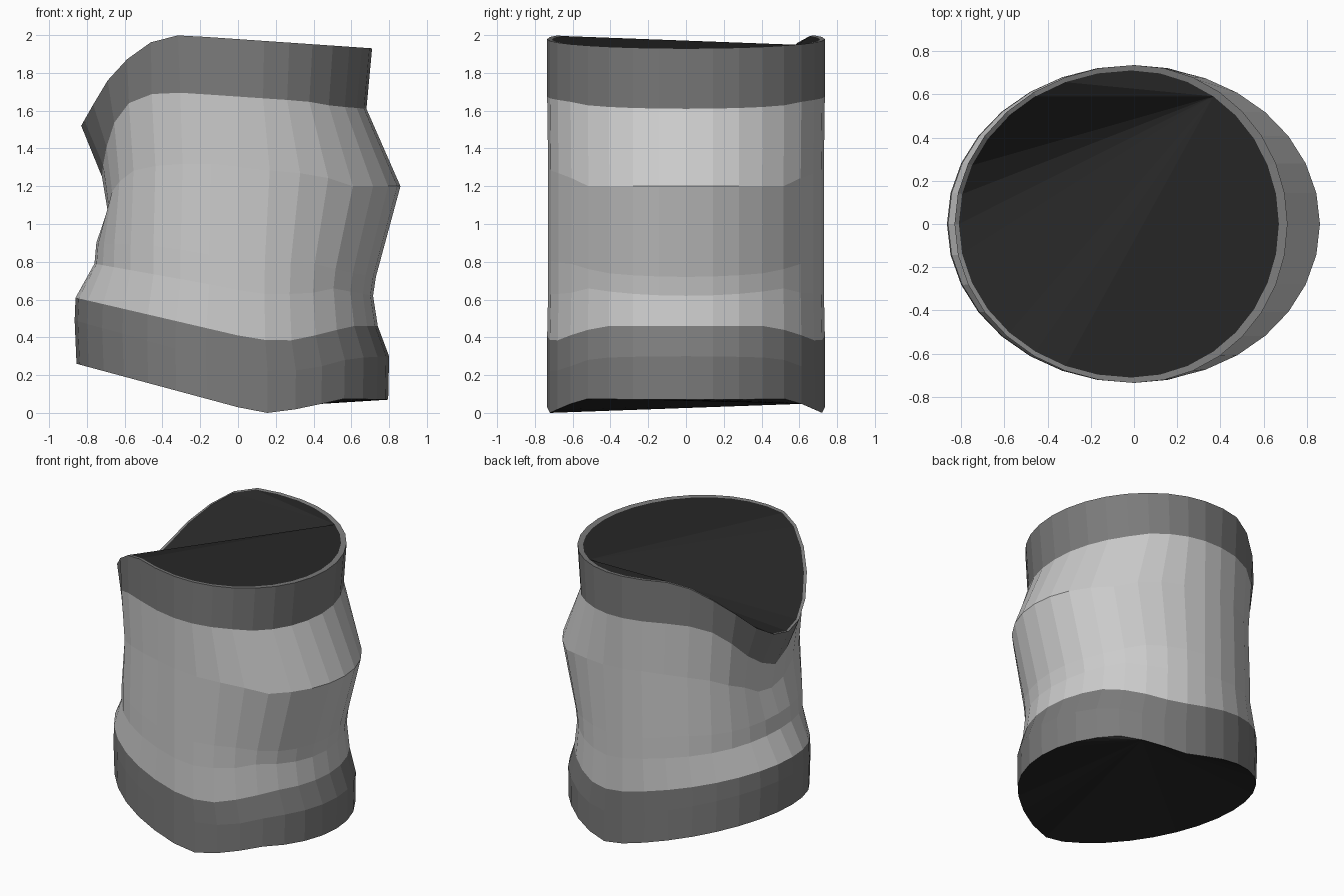
import bpy, math

if "Cube" in bpy.data.objects:
    bpy.data.objects.remove(bpy.data.objects["Cube"])

SIDES = 32


def material(name, v):
    m = bpy.data.materials.new(name)
    m.diffuse_color = (v, v, v, 1)
    m.use_nodes = True
    m.node_tree.nodes["Principled BSDF"].inputs["Base Color"].default_value = m.diffuse_color
    return m


def ring(profile, ry=0.735, full=0):
    """Two half ovals meeting at x = 0; height follows a side profile of (x, z) points.
    full > 0 makes the left half blunter."""
    x0, x1 = profile[0][0], profile[-1][0]
    loop = []
    for i in range(SIDES):
        a = 2 * math.pi * i / SIDES
        c = math.cos(a)
        x = c * x1 if c > 0 else x0 * (-c + full * math.sin(math.pi * c * c))
        z = profile[-1][1]
        for (xa, za), (xb, zb) in zip(profile, profile[1:]):
            if x <= xb:
                z = za + (zb - za) * max(0, x - xa) / (xb - xa)
                break
        loop.append((x, ry * math.sin(a), z))
    return loop


def make(name, verts, faces, mat):
    me = bpy.data.meshes.new(name)
    me.from_pydata(verts, [], faces)
    me.materials.append(mat)
    ob = bpy.data.objects.new(name, me)
    bpy.context.collection.objects.link(ob)
    return ob


def skin(name, loops, mat):
    """Join loops listed from bottom to top with quads."""
    faces = []
    for k in range(len(loops) - 1):
        for i in range(SIDES):
            j = (i + 1) % SIDES
            a, b = k * SIDES, (k + 1) * SIDES
            faces.append((a + i, a + j, b + j, b + i))
    return make(name, [v for lp in loops for v in lp], faces, mat)


def cap(name, loop, mat, flip=False):
    """Close a loop with a fan from one corner."""
    pivot = 5
    faces = [(pivot, (pivot + k) % SIDES, (pivot + k + 1) % SIDES) for k in range(1, SIDES - 1)]
    if flip:
        faces = [f[::-1] for f in faces]
    return make(name, loop, faces, mat)


band_mat = material("dark_grey", 0.2)
sleeve_mat = material("light_grey", 0.65)
cap_mat = material("black", 0.02)

# Cross-section loops, bottom to top
hem = ring([(-.855, .26), (0, .03), (.155, 0), (.35, .025), (.55, .075), (.795, .07)])
hem_mid = ring([(-.865, .49), (0, .25), (.2, .215), (.4, .235), (.6, .29), (.80, .30)])
hem_top = ring([(-.86, .61), (0, .41), (.18, .38), (.3, .385), (.45, .42), (.6, .46), (.74, .46)])
low = ring([(-.76, .79), (-.2, .69), (.1, .63), (.37, .63), (.5, .66), (.715, .62)], .73, .04)
waist = ring([(-.75, .90), (-.4, .88), (0, .81), (.4, .79), (.6, .74), (.73, .72)], .73, .05)
bulge = ring([(-.69, 1.07), (-.66, 1.2), (-.53, 1.30), (-.2, 1.325), (.2, 1.28),
              (.43, 1.26), (.6, 1.2), (.86, 1.2)], .73, .095)
cuff_low = ring([(-.72, 1.25), (-.71, 1.36), (-.66, 1.53), (-.57, 1.65), (-.45, 1.69),
                 (-.3, 1.695), (.36, 1.65), (.5, 1.625), (.68, 1.61)], .735, .095)
cuff_top = ring([(-.83, 1.52), (-.78, 1.61), (-.69, 1.76), (-.58, 1.88), (-.45, 1.97),
                 (-.31, 2.0), (.71, 1.93)])
# Inner edge of the rim keeps the same heights
cuff_in = [(-.07 + (x + .06) * .74 / .77, y * .71 / .735, z - .003) for x, y, z in cuff_top]

skin("lower_band", [hem, hem_mid, hem_top], band_mat)
skin("sleeve", [hem_top, low, waist, bulge, cuff_low], sleeve_mat)
skin("upper_band", [cuff_low, cuff_top, cuff_in], band_mat)

# End caps closing the tube
cap("top_cap", cuff_in, cap_mat)
cap("bottom_cap", hem, cap_mat, flip=True)
